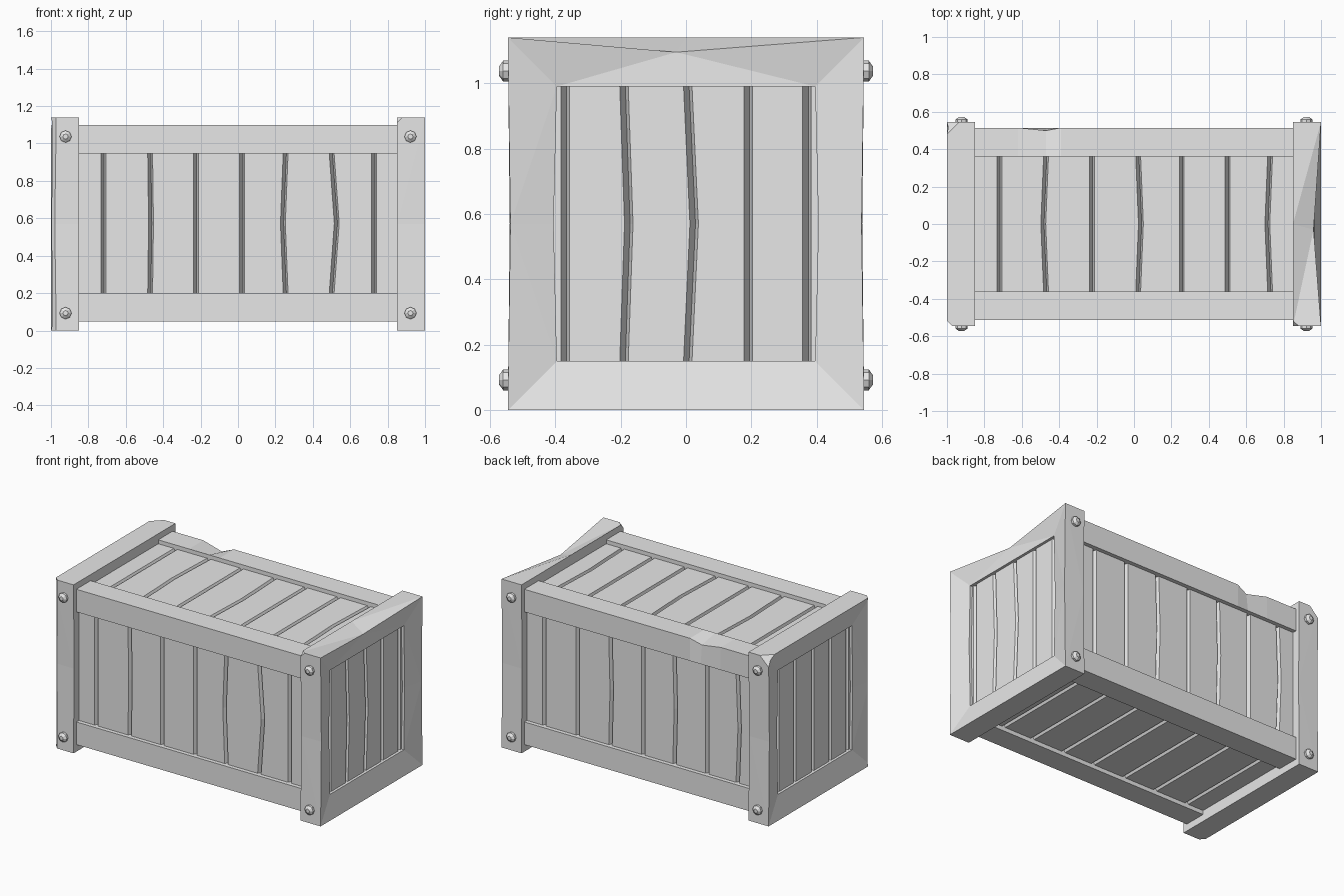
import bpy, bmesh
from mathutils import Vector, Matrix

cube = bpy.data.objects.get("Cube")
if cube:
    bpy.data.objects.remove(cube, do_unlink=True)

GREY = (0.8, 0.8, 0.8, 1)
mat = bpy.data.materials.new("plain grey")
mat.use_nodes = True
mat.diffuse_color = GREY
mat.node_tree.nodes["Principled BSDF"].inputs["Base Color"].default_value = GREY


def finish(name, bm):
    mesh = bpy.data.meshes.new(name)
    bm.to_mesh(mesh)
    bm.free()
    mesh.materials.append(mat)
    obj = bpy.data.objects.new(name, mesh)
    bpy.context.collection.objects.link(obj)
    return obj


def chip(bm, point, normal):
    """Slice off a worn corner or edge and cap the cut."""
    geom = bm.verts[:] + bm.edges[:] + bm.faces[:]
    bmesh.ops.bisect_plane(bm, geom=geom, plane_co=point, plane_no=normal, clear_outer=True)
    rim = [e for e in bm.edges if e.is_boundary]
    bmesh.ops.holes_fill(bm, edges=rim, sides=0)
    bmesh.ops.triangulate(bm, faces=bm.faces[:])


# End frames: mitred rings that slope in towards the plank opening
def end_frame(name, side):
    bm = bmesh.new()
    sections = [  # x, half width, bottom, top, inward bow at mid height
        (0.85, 0.395, 0.15, 0.99, 0),
        (0.85, 0.545, 0, 1.14, 0.006),
        (1.0, 0.545, 0, 1.14, 0.008),
        (0.965, 0.395, 0.15, 0.99, -0.01),
        (0.93, 0.395, 0.15, 0.99, -0.01),
    ]
    rings = []
    for x, w, lo, hi, bow in sections:
        mid = (lo + hi) / 2
        outline = [(-w, lo), (0, lo), (w, lo), (w - bow, mid),
                   (w, hi), (0, hi), (-w, hi), (bow - w, mid)]
        rings.append([bm.verts.new((side * x, y, z)) for y, z in outline])
    for a, b in zip(rings, rings[1:] + rings[:1]):
        for i in range(8):
            j = (i + 1) % 8
            bm.faces.new((a[i], a[j], b[j], b[i]))
    if side > 0:  # broken top edge
        rings[2][5].co = (0.96, -0.03, 1.095)
    bmesh.ops.recalc_face_normals(bm, faces=bm.faces[:])
    bmesh.ops.triangulate(bm, faces=bm.faces[:])
    if side > 0:
        chip(bm, (0.88, -0.545, 1.14), (-1, -1, 1))
    else:
        chip(bm, (-1, 0.48, 1.14), (-1, 1, 1))
        chip(bm, (-0.972, -0.545, 0), (-1, -1, 0))
    bmesh.ops.recalc_face_normals(bm, faces=bm.faces[:])
    bmesh.ops.dissolve_limit(bm, angle_limit=0.005, verts=bm.verts[:], edges=bm.edges[:])
    finish(name, bm)


end_frame("left_end_frame", 1)
end_frame("right_end_frame", -1)


# Long rails between the end frames
def rail(name, y, z, notch=False):
    bm = bmesh.new()
    size = Matrix.Diagonal((1.72, 0.153, 0.153, 1))
    bmesh.ops.create_cube(bm, size=1, matrix=Matrix.Translation((0, y, z)) @ size)
    if notch:
        for x in (-0.62, -0.47, -0.39):
            geom = bm.verts[:] + bm.edges[:] + bm.faces[:]
            bmesh.ops.bisect_plane(bm, geom=geom, plane_co=(x, 0, 0), plane_no=(1, 0, 0))
        for v in bm.verts:
            if abs(v.co.x + 0.47) < 0.01 and v.co.y > y and v.co.z > z:
                v.co += Vector((0, -0.015, -0.03))
    finish(name, bm)


for y, face in ((-0.438, "front"), (0.438, "back")):
    rail("bottom_" + face + "_rail", y, 0.124)
    rail("top_" + face + "_rail", y, 1.022, face == "back")


# Plank panels: one sheet with bent V grooves between the boards
def planks(name, origin, u_axis, v_axis, half_u, half_v, grooves, bends, depth=0.03):
    o, u, v = Vector(origin), Vector(u_axis), Vector(v_axis)
    n = u.cross(v)
    bm = bmesh.new()
    rows = []
    for t in (-1, 0, 1):
        profile = [(-half_u, 0)]
        for g, bend in zip(grooves, bends):
            c = g + (bend if t == 0 else 0)
            profile += [(c - 0.013, 0), (c + 0.004, depth), (c + 0.013, 0)]
        profile.append((half_u, 0))
        rows.append([bm.verts.new(o + u * p + v * (t * half_v) - n * d) for p, d in profile])
    for a, b in zip(rows, rows[1:]):
        for i in range(len(a) - 1):
            bm.faces.new((a[i], a[i + 1], b[i + 1], b[i]))
    finish(name, bm)


X, Y, Z = (1, 0, 0), (0, 1, 0), (0, 0, 1)
NX, NY = (-1, 0, 0), (0, -1, 0)
LONG = [-0.72, -0.47, -0.225, 0.022, 0.255, 0.5, 0.728]
SHORT = [-0.37, -0.19, 0.005, 0.19, 0.37]
STRAIGHT = [0] * 7
WORN = [0, 0.005, 0, 0, -0.015, 0.028, 0]
MILD = [0, 0, 0.01, 0, 0.01, 0, 0.015]
TOP_BEND = [0, -0.015, 0, 0.015, 0, 0, -0.015]

planks("front_planks", (0, -0.487, 0.573), X, Z, 0.86, 0.385, LONG, WORN)
planks("back_planks", (0, 0.487, 0.573), NX, Z, 0.86, 0.385, LONG, MILD)
planks("top_planks", (0, 0, 1.072), X, Y, 0.86, 0.37, LONG, TOP_BEND)
planks("bottom_planks", (0, 0, 0.075), X, NY, 0.86, 0.37, LONG, STRAIGHT)
planks("left_end_planks", (0.947, 0, 0.57), Y, Z, 0.41, 0.43, SHORT, [0, 0.015, 0.02, 0, 0])
planks("right_end_planks", (-0.947, 0, 0.57), NY, Z, 0.41, 0.43, SHORT, STRAIGHT)


# Bolt heads on the corner posts
def bolt(name, x, z, side):
    bm = bmesh.new()
    for start, height, r1, r2 in ((0.535, 0.024, 0.032, 0.032), (0.559, 0.013, 0.032, 0.014)):
        turn = Matrix.Rotation(-side * 1.570796, 4, "X")
        place = Matrix.Translation((x, side * (start + height / 2), z))
        bmesh.ops.create_cone(bm, cap_ends=True, segments=8, radius1=r1, radius2=r2,
                              depth=height, matrix=place @ turn)
    finish(name, bm)


for side, face in ((-1, "front"), (1, "back")):
    for x, end in ((-0.922, "right"), (0.922, "left")):
        for z, level in ((0.093, "bottom"), (1.037, "top")):
            bolt("_".join((face, level, end, "bolt")), x, z, side)
